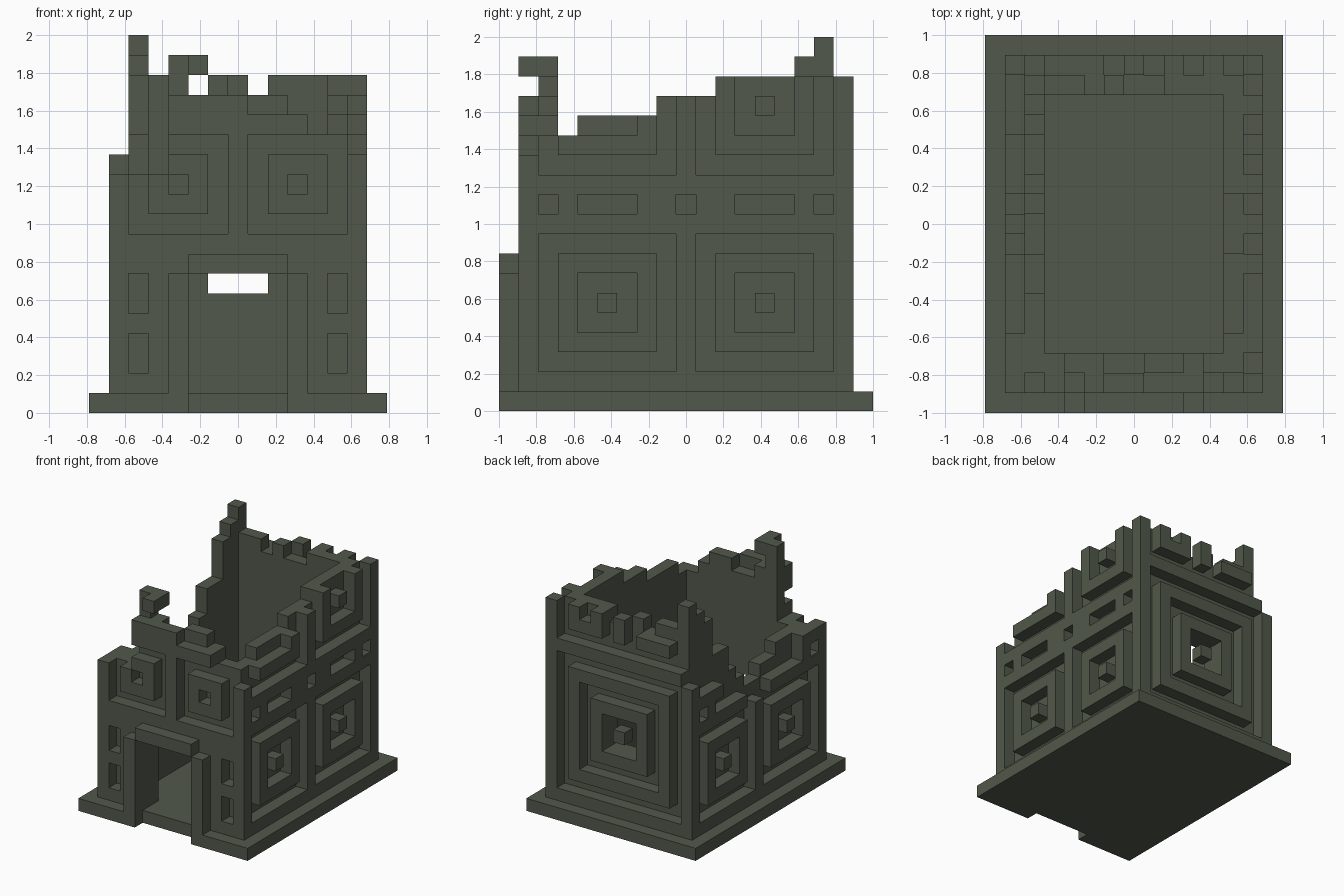
import bpy
import bmesh

if "Cube" in bpy.data.objects:
    bpy.data.objects.remove(bpy.data.objects["Cube"], do_unlink=True)

UNIT = 2 / 19          # size of one block
WIDE, DEEP = 15, 19    # footprint in blocks

stone = bpy.data.materials.new("mossy_stone")
stone.use_nodes = True
colour = (0.083, 0.099, 0.070, 1)
stone.diffuse_color = colour
stone.node_tree.nodes["Principled BSDF"].inputs["Base Color"].default_value = colour


def rect(a0, b0, a1, b1):
    """Grid cells of a rectangle."""
    return {(a, b) for a in range(a0, a1) for b in range(b0, b1)}


def layer(start, runs):
    """Wall layer one block thick; runs are (block count, top height)."""
    cells, u = set(), start
    for count, top in runs:
        cells |= rect(u, 1, u + count, top)
        u += count
    return cells


def carve_rings(cells, a, b, size):
    """Nested square rings, alternately cut in and left raised."""
    original, cut = set(cells), True
    while size > 0:
        square = rect(a, b, a + size, b + size)
        if cut:
            cells -= square
        else:
            cells |= square & original
        a, b, size, cut = a + 1, b + 1, size - 2, not cut


def along_x(cells, y):
    return {(u, y, z) for u, z in cells}


def along_y(cells, x):
    return {(x, u, z) for u, z in cells}


parts = {}

# Base slab with an entrance notch
parts["base"] = {(x, y, 0) for x, y in rect(0, 0, WIDE, DEEP) - rect(5, 0, 10, 1)}

# Door frame
parts["door_frame"] = along_x(
    rect(4, 1, 5, 7) | rect(10, 1, 11, 7) | rect(5, 7, 10, 8), 0)

# Front wall
door = rect(5, 1, 10, 7)
outer = layer(1, [(3, 12), (4, 16), (3, 15), (2, 14), (1, 13)])
for x in (2, 8):
    carve_rings(outer, x, 9, 5)
for x in (2, 12):
    outer -= rect(x, 2, x + 1, 4) | rect(x, 5, x + 1, 7)
inner = layer(2, [(2, 12), (1, 18), (1, 16), (2, 15), (2, 16), (1, 15), (2, 14)])
parts["front_wall"] = along_x(outer - door, 1) | along_x(inner - door, 2)
parts["front_broken_top"] = {(5, 1, 17), (5, 2, 17)}

# Back wall with a large ringed window
window = rect(6, 6, 9, 9)
outer = layer(1, [(1, 13), (11, 14), (1, 17)])
carve_rings(outer, 2, 2, 11)
inner = layer(2, [(1, 19), (2, 17), (1, 16), (1, 17), (2, 16), (4, 17)])
parts["back_wall"] = along_x(outer, 17) | along_x(inner - window, 16)
parts["back_broken_cornice"] = along_x(
    rect(3, 15, 6, 16) | rect(7, 15, 8, 17) | rect(9, 15, 12, 16)
    | rect(9, 16, 10, 17) | rect(11, 16, 12, 17), 17)

# Side walls share panels and a row of small windows
sides = {
    "left_side_low": (1, 2,
                      [(2, 12), (4, 10), (3, 9), (3, 10), (3, 12)],
                      [(3, 12), (2, 11), (2, 10), (1, 11), (1, 12), (2, 14),
                       (1, 17), (1, 18)]),
    "right_side_high": (13, 12,
                        [(2, 14), (4, 15), (3, 16), (6, 17)],
                        [(1, 14), (4, 15), (3, 16), (5, 17)]),
}
for name, (x_out, x_in, outer_runs, inner_runs) in sides.items():
    outer = layer(2, outer_runs)
    for y in (2, 10):
        for z in (2, 12):
            carve_rings(outer, y, z, 7)
    for y0, y1 in ((2, 3), (4, 7), (9, 10), (12, 15), (16, 17)):
        outer -= rect(y0, 10, y1, 11)
    parts[name + "_wall"] = along_y(outer, x_out) | along_y(inner := layer(3, inner_runs), x_in)

# Every part becomes a mesh of only its exposed block faces
solid = set().union(*parts.values())


def build(name, cells):
    bm = bmesh.new()
    verts = {}

    def vert(p):
        if p not in verts:
            verts[p] = bm.verts.new(((p[0] - WIDE / 2) * UNIT,
                                     (p[1] - DEEP / 2) * UNIT, p[2] * UNIT))
        return verts[p]

    for cell in sorted(cells):
        for axis in range(3):
            for side in (0, 1):
                near = list(cell)
                near[axis] += 2 * side - 1
                if tuple(near) in solid:
                    continue
                ring = []
                for s, t in ((0, 0), (1, 0), (1, 1), (0, 1)):
                    p = list(cell)
                    p[axis] += side
                    p[(axis + 1) % 3] += s
                    p[(axis + 2) % 3] += t
                    ring.append(vert(tuple(p)))
                bm.faces.new(ring if side else ring[::-1])
    mesh = bpy.data.meshes.new(name)
    bm.to_mesh(mesh)
    bm.free()
    mesh.materials.append(stone)
    bpy.context.scene.collection.objects.link(bpy.data.objects.new(name, mesh))


for part_name, part_cells in parts.items():
    build(part_name, part_cells)
